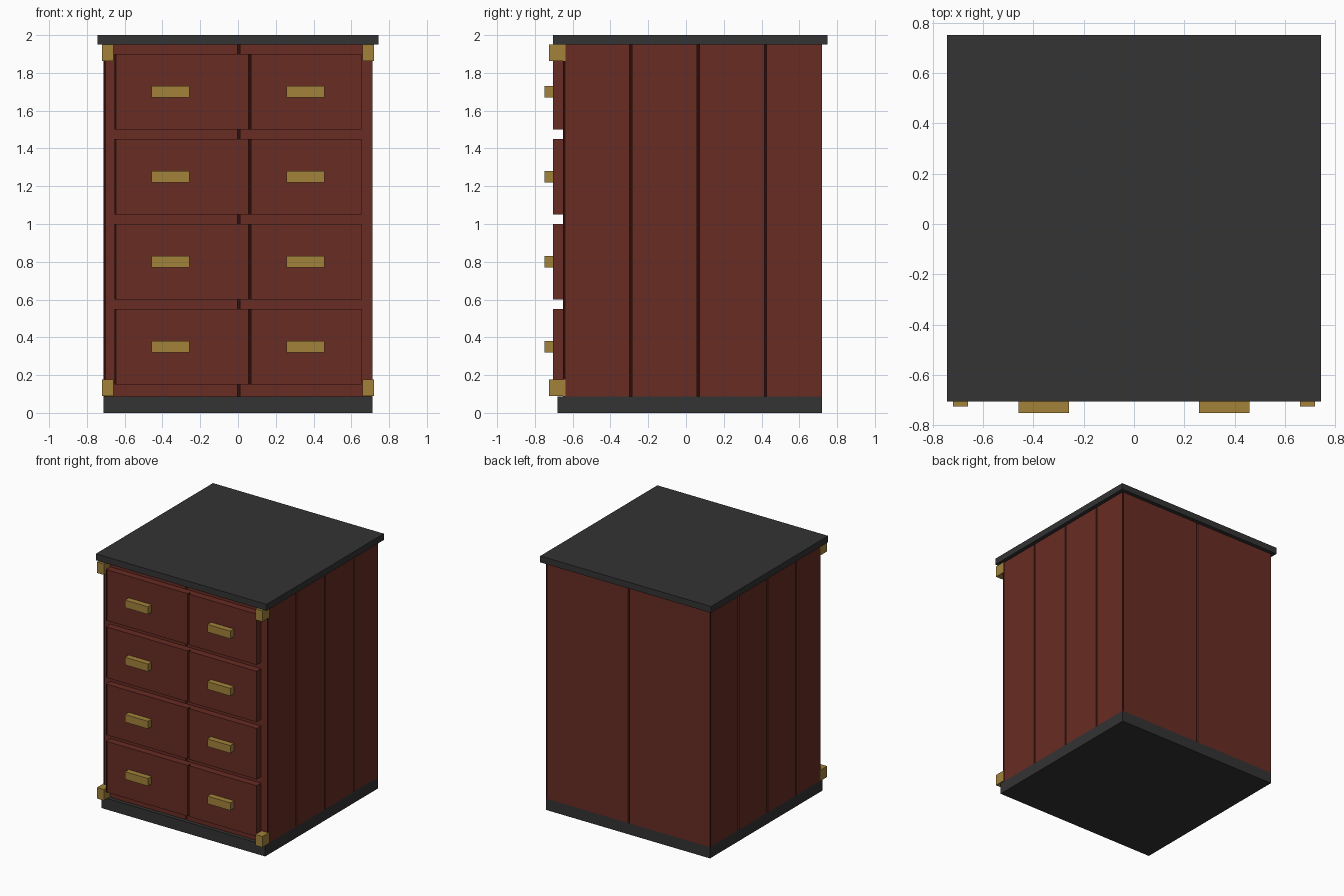
import bpy, bmesh
from mathutils import Vector

if "Cube" in bpy.data.objects:
    bpy.data.objects.remove(bpy.data.objects["Cube"])


def material(name, rgb):
    m = bpy.data.materials.new(name)
    m.diffuse_color = (*rgb, 1)
    m.use_nodes = True
    m.node_tree.nodes["Principled BSDF"].inputs["Base Color"].default_value = m.diffuse_color
    return m


wood = material("red_brown_wood", (0.138, 0.025, 0.017))
seam = material("dark_seam", (0.026, 0.004, 0.003))
charcoal = material("charcoal", (0.033, 0.033, 0.033))
brass = material("brass", (0.36, 0.223, 0.042))


def finish(bm, name, mats):
    bmesh.ops.recalc_face_normals(bm, faces=bm.faces)
    mesh = bpy.data.meshes.new(name)
    bm.to_mesh(mesh)
    bm.free()
    for m in mats:
        mesh.materials.append(m)
    obj = bpy.data.objects.new(name, mesh)
    bpy.context.collection.objects.link(obj)
    return obj


def box(name, x, y, z, mat):
    """Box from (min, max) ranges."""
    bm = bmesh.new()
    bmesh.ops.create_cube(bm, size=1)
    for v in bm.verts:
        v.co = Vector([lo + (c + 0.5) * (hi - lo)
                       for c, (lo, hi) in zip(v.co, (x, y, z))])
    return finish(bm, name, [mat])


def planked_box(name, x, y, z, steps, width=0.013, depth=0.02):
    """Box with a dark strip at the start of each side and narrow seams at every step."""
    corners = [Vector((x[0], y[0], z[0])), Vector((x[1], y[0], z[0])),
               Vector((x[1], y[1], z[0])), Vector((x[0], y[1], z[0]))]
    points, dark = [], set()
    for i, step in enumerate(steps):
        a, b = corners[i], corners[(i + 1) % 4]
        along = (b - a).normalized()
        inward = Vector((-along.y, along.x, 0)) * depth
        points.append(a)
        if not step:
            continue
        dark.add(len(points) - 1)
        points.append(a + along * width)
        u = step
        while u < (b - a).length - 0.05:
            p, q = a + along * (u - width / 2), a + along * (u + width / 2)
            dark.add(len(points) + 1)
            points += [p, p + inward, q + inward, q]
            u += step
    bm = bmesh.new()
    up = Vector((0, 0, z[1] - z[0]))
    low = [bm.verts.new(p) for p in points]
    top = [bm.verts.new(p + up) for p in points]
    bm.faces.new(low[::-1])
    bm.faces.new(top)
    n = len(points)
    for i in range(n):
        j = (i + 1) % n
        f = bm.faces.new((low[i], low[j], top[j], top[i]))
        f.material_index = int(i in dark)
    return finish(bm, name, [wood, seam])


# Plinth, cabinet body and top slab
box("plinth", (-0.713, 0.713), (-0.68, 0.72), (0, 0.088), charcoal)
planked_box("cabinet_body", (-0.713, 0.713), (-0.65, 0.72), (0.088, 1.95),
            (0.717, 0.357, 0.717, 0.357))
box("top_slab", (-0.743, 0.743), (-0.705, 0.75), (1.95, 2.0), charcoal)

# Four drawers, each with two bar handles
for i in range(4):
    zc = 0.35 + 0.45 * i
    planked_box(f"drawer_{i + 1}", (-0.655, 0.655), (-0.705, -0.648),
                (zc - 0.2, zc + 0.2), (0.717, 0, 0, 0))
    for side, xc in (("left", -0.358), ("right", 0.358)):
        box(f"{side}_handle_{i + 1}", (xc - 0.1, xc + 0.1), (-0.75, -0.70),
            (zc - 0.03, zc + 0.03), brass)

# Brass corner caps on the front edges
for level, z in (("lower", (0.09, 0.176)), ("upper", (1.864, 1.95))):
    for side, x in (("left", (-0.72, -0.66)), ("right", (0.66, 0.72))):
        box(f"{level}_{side}_corner_cap", x, (-0.725, -0.638), z, brass)
